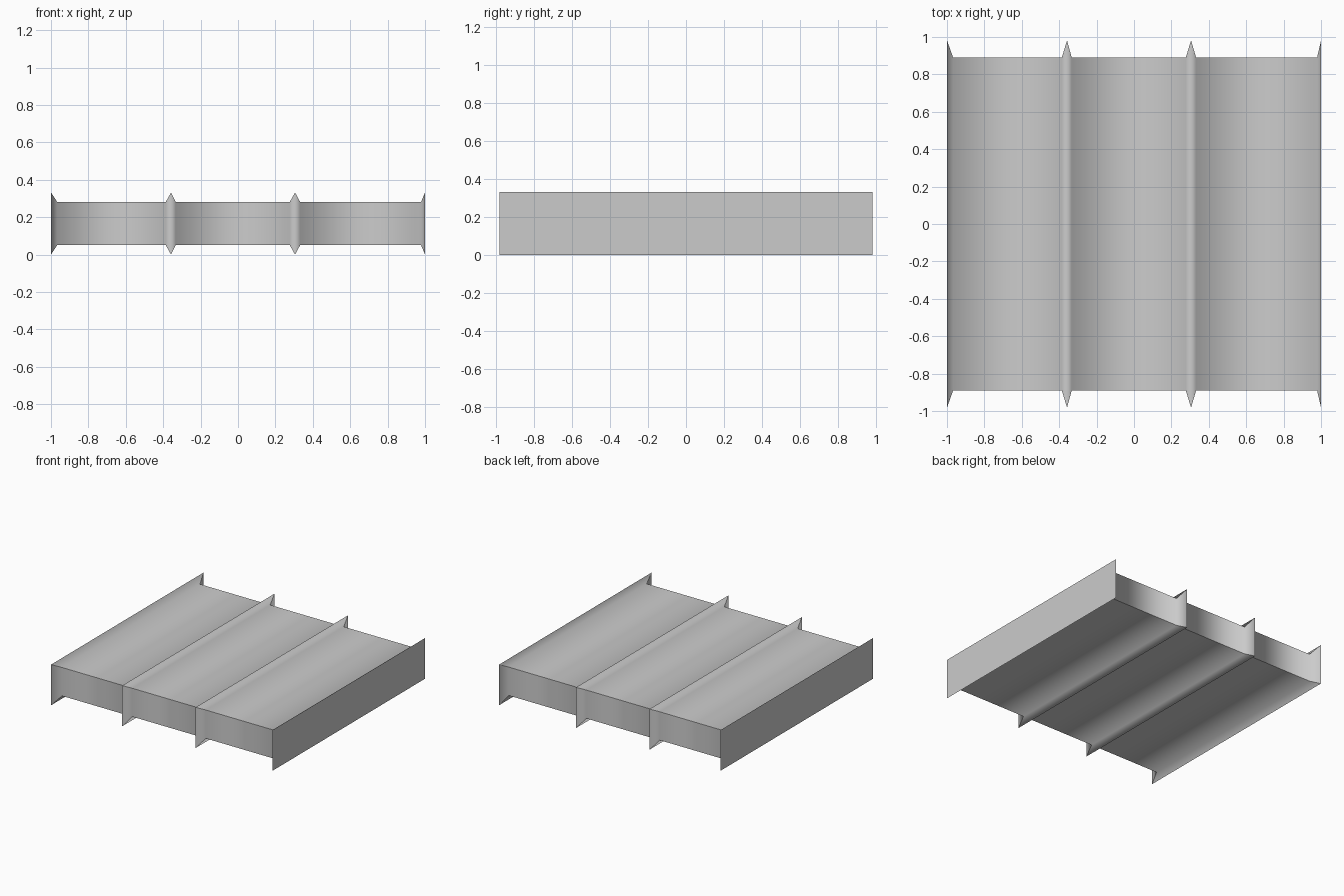
import bpy
import bmesh

cube = bpy.data.objects.get("Cube")
if cube:
    bpy.data.objects.remove(cube, do_unlink=True)

# Plain grey material
grey = bpy.data.materials.new("plain grey")
grey.use_nodes = True
color = (0.6, 0.6, 0.6, 1)
grey.diffuse_color = color
grey.node_tree.nodes["Principled BSDF"].inputs["Base Color"].default_value = color

MID_Z = 0.166
PANEL = (0.89, 0.116)   # half depth, half height of the flat slab
RIM = (0.982, 0.166)    # half depth, half height of the flange tips

# Stations along x: flange tips alternate with slab sections
stations = [
    (-1.0, RIM), (-0.967, PANEL),
    (-0.386, PANEL), (-0.358, RIM), (-0.333, PANEL),
    (0.277, PANEL), (0.305, RIM), (0.332, PANEL),
    (0.979, PANEL), (1.0, RIM),
]

# Slab lofted through rectangular sections
bm = bmesh.new()
rings = []
for x, (d, h) in stations:
    corners = ((-d, -h), (d, -h), (d, h), (-d, h))
    rings.append([bm.verts.new((x, y, MID_Z + z)) for y, z in corners])
for a, b in zip(rings, rings[1:]):
    for i in range(4):
        j = (i + 1) % 4
        bm.faces.new((a[i], a[j], b[j], b[i])).smooth = True

# Flat ends
caps = [bm.faces.new(rings[0]), bm.faces.new(rings[-1])]
bmesh.ops.recalc_face_normals(bm, faces=bm.faces)

# Crisp lengthwise corners and end outlines, soft bends across the ridges
for edge in bm.edges:
    lengthwise = abs(edge.verts[0].co.x - edge.verts[1].co.x) > 0.001
    edge.smooth = not (lengthwise or any(f in caps for f in edge.link_faces))

mesh = bpy.data.meshes.new("flanged_slab")
bm.to_mesh(mesh)
bm.free()
mesh.materials.append(grey)
slab = bpy.data.objects.new("flanged_slab", mesh)
bpy.context.collection.objects.link(slab)
